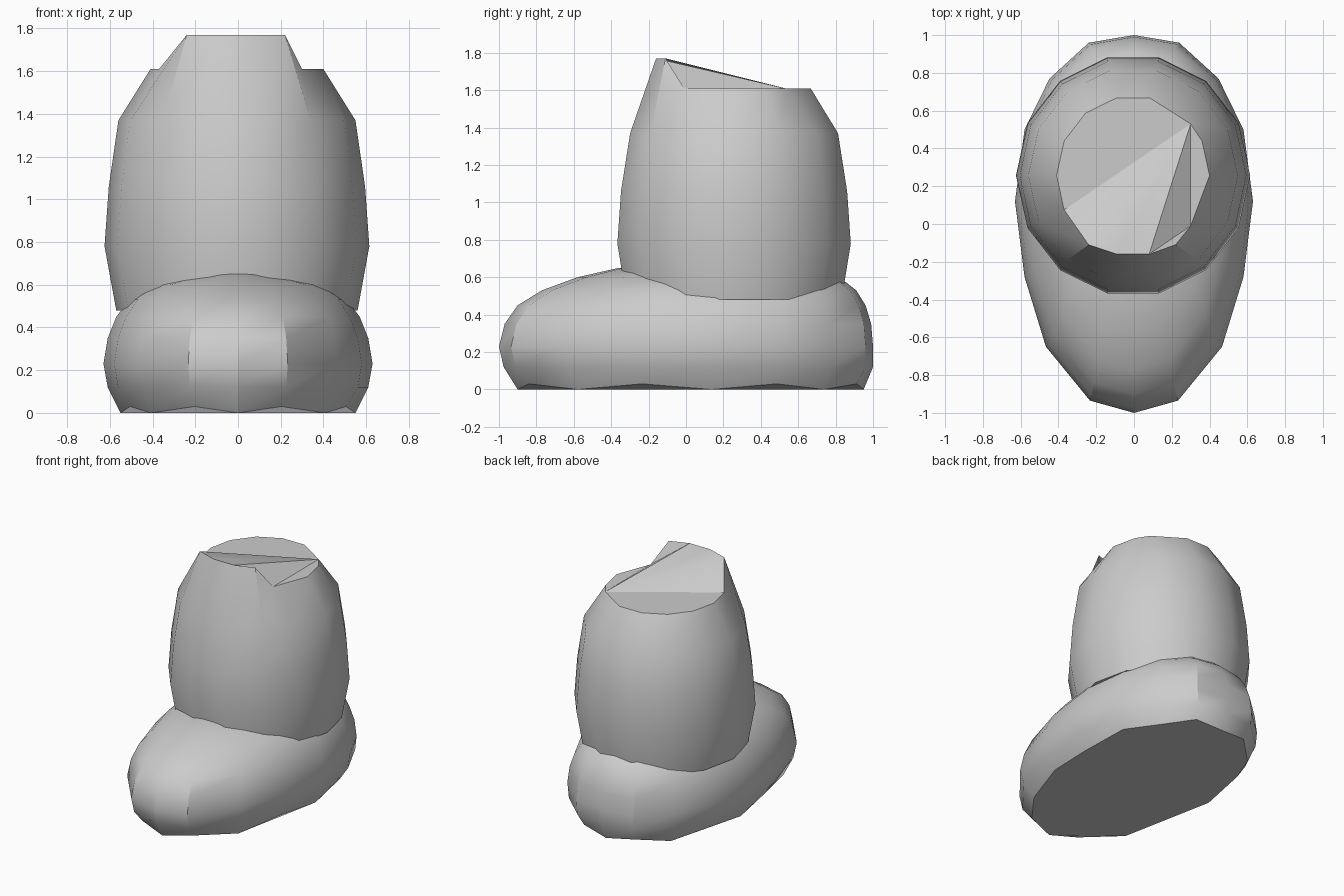
import bpy, bmesh
from math import sin, cos, pi, radians

if "Cube" in bpy.data.objects:
    bpy.data.objects.remove(bpy.data.objects["Cube"])

grey = bpy.data.materials.new("plain_grey")
grey.use_nodes = True
grey.diffuse_color = (0.6, 0.6, 0.6, 1)
grey.node_tree.nodes["Principled BSDF"].inputs["Base Color"].default_value = grey.diffuse_color


def loft(bm, rings):
    """Skin a stack of closed rings, and return their vertices."""
    loops = [[bm.verts.new(p) for p in ring] for ring in rings]
    for low, high in zip(loops, loops[1:]):
        n = len(low)
        for i in range(n):
            j = (i + 1) % n
            bm.faces.new((low[i], low[j], high[j], high[i]))
    bm.faces.new(loops[0][::-1])
    return loops


def finish(bm, name):
    bmesh.ops.recalc_face_normals(bm, faces=bm.faces)
    mesh = bpy.data.meshes.new(name)
    bm.to_mesh(mesh)
    bm.free()
    mesh.materials.append(grey)
    ob = bpy.data.objects.new(name, mesh)
    bpy.context.collection.objects.link(ob)
    bpy.ops.object.select_all(action='DESELECT')
    ob.select_set(True)
    bpy.context.view_layer.objects.active = ob
    bpy.ops.object.shade_smooth_by_angle(angle=radians(30))


# Foot: one mirrored outline, scaled at each height
half = [(0, -1), (.37, -.935), (.74, -.65), (.92, -.28), (1, .12),
        (.92, .5), (.71, .77), (.38, .96), (0, 1)]
outline = half + [(-x, y) for x, y in half[-2:0:-1]]
levels = [  # height, toe y, heel y, half width
    (0, -.90, .95, .55), (.12, -.975, 1, .61), (.23, -1, 1, .63),
    (.35, -.97, .99, .61), (.45, -.90, .96, .57), (.53, -.77, .91, .51),
    (.60, -.58, .82, .43), (.65, -.36, .5, .2)]
rings = []
for z, toe, heel, wide in levels:
    mid, span = (toe + heel) / 2, (heel - toe) / 2
    # the sole rim waves up and down
    rings.append([(x * wide, mid + y * span, z + (.03 * (i % 2) if z == 0 else 0))
                  for i, (x, y) in enumerate(outline)])
bm = bmesh.new()
loops = loft(bm, rings)
bm.faces.new(loops[-1])
finish(bm, "boot_foot")

# Shaft: a barrel with fourteen sides and a raised front lip
SIDES = 14
levels = [  # height, half width, half depth
    (.48, .565, .59), (.78, .62, .64), (1.06, .60, .62),
    (1.37, .555, .57), (1.61, .405, .42)]
rings = []
for z, rx, ry in levels:
    angles = [(k + .5) * 2 * pi / SIDES for k in range(SIDES)]
    rings.append([(rx * sin(a) - .005, .257 - ry * cos(a), z) for a in angles])
top = rings[-1]
top[0], top[-1] = (.08, -.16, 1.77), (-.09, -.16, 1.77)
top[1], top[-2] = (.22, -.11, 1.77), (-.24, -.11, 1.77)
top[2], top[5] = (.30, -.01, 1.61), (.30, .53, 1.61)
bm = bmesh.new()
rim = loft(bm, rings)[-1]

# Folded cap over the opening: flat right side, ramp up to the lip
bm.faces.new(rim[2:6])
bm.faces.new(rim[0:3])
bm.faces.new((rim[0], rim[2], rim[5]))
bm.faces.new(rim[5:12])
for i in range(11, SIDES):
    bm.faces.new((rim[5], rim[i], rim[(i + 1) % SIDES]))
finish(bm, "boot_shaft")
